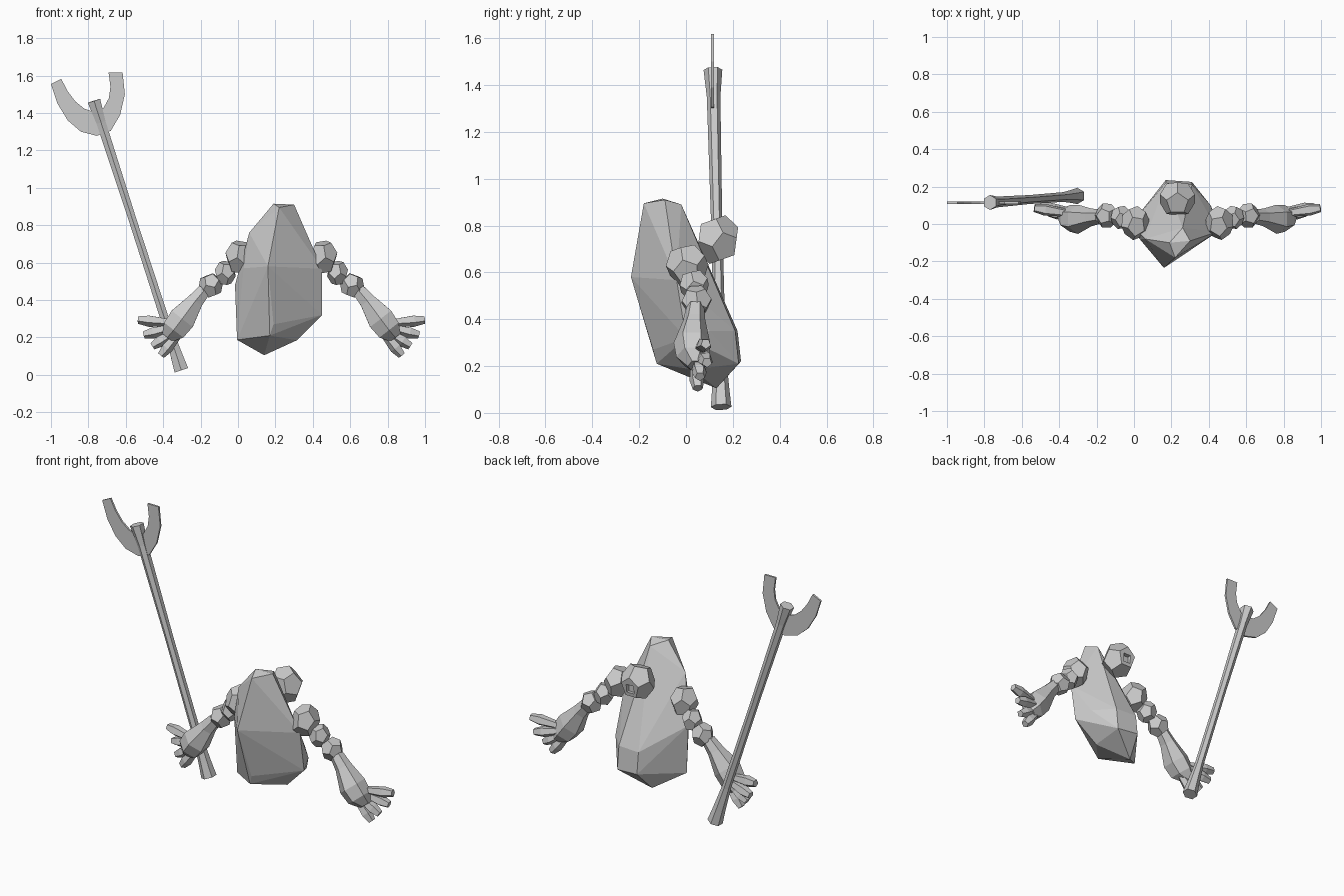
import bpy, bmesh, math, random
from mathutils import Vector, Quaternion

random.seed(4)
cube = bpy.data.objects.get("Cube")
if cube:
    bpy.data.objects.remove(cube, do_unlink=True)

stone = bpy.data.materials.new("stone_grey")
stone.use_nodes = True
GREY = (0.6, 0.6, 0.6, 1)
stone.diffuse_color = GREY
stone.node_tree.nodes["Principled BSDF"].inputs["Base Color"].default_value = GREY

CENTRE = 0.232  # mirror plane of the body


def finish(name, bm):
    bmesh.ops.recalc_face_normals(bm, faces=bm.faces)
    mesh = bpy.data.meshes.new(name)
    bm.to_mesh(mesh)
    bm.free()
    mesh.materials.append(stone)
    obj = bpy.data.objects.new(name, mesh)
    bpy.context.collection.objects.link(obj)
    return obj


def flip(p, side):
    return Vector((CENTRE + side * p[0], p[1], p[2]))


def hull(name, points, angle=0.12):
    """Faceted stone wrapped around a few points."""
    bm = bmesh.new()
    for p in points:
        bm.verts.new(p)
    res = bmesh.ops.convex_hull(bm, input=bm.verts)
    bmesh.ops.delete(bm, geom=list({v for v in res["geom_interior"]
                                    if isinstance(v, bmesh.types.BMVert)}), context='VERTS')
    bmesh.ops.dissolve_limit(bm, angle_limit=angle, verts=bm.verts, edges=bm.edges)
    return finish(name, bm)


def boulder_points(turn):
    """Corners of a twelve-sided unit boulder."""
    g = (1 + math.sqrt(5)) / 2
    pts = [Vector((x, y, z)) for x in (-1, 1) for y in (-1, 1) for z in (-1, 1)]
    for a in (-1 / g, 1 / g):
        for b in (-g, g):
            pts += [Vector((0, a, b)), Vector((a, b, 0)), Vector((b, 0, a))]
    return [turn @ p.normalized() for p in pts]


def boulder(name, centre, size, turn, side=1):
    pts = [Vector(c + s * k for c, s, k in zip(centre, size, p)) for p in boulder_points(turn)]
    return hull(name, [flip(p, side) for p in pts])


def limb(name, stations, sides, side=1, squash=1.0):
    """Loft of rings; each station is (x, y, z, radius)."""
    bm = bmesh.new()
    axis = Vector(stations[-1][:3]) - Vector(stations[0][:3])
    u = axis.cross(Vector((0, 1, 0))).normalized()
    v = axis.cross(u).normalized() * squash
    rings = []
    for x, y, z, r in stations:
        ring = []
        for i in range(sides):
            a = math.tau * (i + 0.5) / sides
            p = Vector((x, y, z)) + (u * math.cos(a) + v * math.sin(a)) * r
            ring.append(bm.verts.new(flip(p, side)))
        rings.append(ring)
    for lo, hi in zip(rings, rings[1:]):
        for i in range(sides):
            j = (i + 1) % sides
            bm.faces.new((lo[i], lo[j], hi[j], hi[i]))
    bm.faces.new(rings[0])
    bm.faces.new(rings[-1])
    return finish(name, bm)


# Body: tall leaning boulder
hull("body", [
    (0.22, -0.18, 0.895), (0.19, -0.10, 0.915), (0.30, -0.09, 0.91), (0.26, -0.02, 0.89),
    (0.06, -0.08, 0.76), (0.03, -0.08, 0.57), (-0.016, 0.0, 0.48), (0.16, -0.235, 0.58),
    (0.45, -0.04, 0.567), (0.45, 0.0, 0.32), (0.19, -0.14, 0.27), (0.17, -0.125, 0.21),
    (-0.005, 0.0, 0.187), (0.315, 0.03, 0.185), (0.14, 0.13, 0.105), (0.17, 0.22, 0.35),
    (0.31, 0.21, 0.35), (0.17, 0.235, 0.22), (0.31, 0.225, 0.21), (0.41, 0.1, 0.35),
], 0.06)

# Head: boulder with one flat side facing back, and a square eye socket
face_axis = Vector((0, (1 + math.sqrt(5)) / 2, 1))
turn = face_axis.rotation_difference(Vector((0, 1, -0.15)))
head = boulder("head", (0, 0.135, 0.74), (0.1, 0.1, 0.11), turn)
bm = bmesh.new()
bmesh.ops.create_cube(bm, size=1)
for v in bm.verts:
    v.co = Vector((CENTRE, 0.215, 0.72)) + v.co * Vector((0.055, 0, 0)).x * Vector((1, 1, 0.9)).z
cutter = finish("eye_cutter", bm)
cutter.hide_render = True
mod = head.modifiers.new("eye_socket", 'BOOLEAN')
mod.operation = 'DIFFERENCE'
mod.object = cutter
bpy.context.view_layer.objects.active = head
bpy.ops.object.modifier_apply(modifier=mod.name)
bpy.data.objects.remove(cutter, do_unlink=True)

# Arms: chain of stones, tapered forearm and four fingers (x measured from the centre)
FINGERS = {"thumb": ((0.60, 0.06, 0.28), (0.765, 0.085, 0.295)),
           "first_finger": ((0.59, 0.07, 0.25), (0.735, 0.09, 0.215)),
           "middle_finger": ((0.57, 0.05, 0.23), (0.69, 0.06, 0.155)),
           "last_finger": ((0.55, 0.04, 0.22), (0.645, 0.05, 0.105))}
spins = [Quaternion((random.random(), random.random(), random.random(), 1)).normalized()
         for _ in range(3)]
for label, side in (("left", 1), ("right", -1)):
    boulder(label + "_shoulder", (0.225, 0.005, 0.63), (0.078, 0.092, 0.095), spins[0], side)
    boulder(label + "_upper_arm", (0.3, 0.035, 0.545), (0.058, 0.065, 0.07), spins[1], side)
    boulder(label + "_elbow", (0.378, 0.045, 0.478), (0.066, 0.068, 0.07), spins[2], side)
    limb(label + "_forearm", [(0.41, 0.04, 0.455, 0.04), (0.46, 0.035, 0.395, 0.05),
                              (0.53, 0.025, 0.30, 0.082), (0.575, 0.03, 0.24, 0.075),
                              (0.61, 0.045, 0.2, 0.04)], 6, side, 0.95)
    for finger, (a, b) in FINGERS.items():
        a, b = Vector(a), Vector(b)
        limb(f"{label}_{finger}", [(*a, 0.022), (*a.lerp(b, 0.65), 0.033), (*b, 0.022)], 5, side)

# Staff: six-sided shaft with flared ends
bottom, top = Vector((-0.303, 0.15, 0.025)), Vector((-0.77, 0.115, 1.465))
staff = []
for t, r in ((0, 0.044), (0.06, 0.036), (0.16, 0.026), (0.55, 0.024), (0.92, 0.029), (1, 0.04)):
    p = bottom.lerp(top, t)
    staff.append((p.x - CENTRE, p.y, p.z, r))
limb("staff", staff, 6)

# Crescent blade: thin plate between an outer and an inner curve
OUTER = [(-1.0, 1.555), (-0.965, 1.45), (-0.91, 1.36), (-0.84, 1.30), (-0.755, 1.278),
         (-0.68, 1.305), (-0.63, 1.39), (-0.605, 1.5), (-0.617, 1.617)]
INNER = [(-0.945, 1.582), (-0.91, 1.515), (-0.868, 1.46), (-0.82, 1.422), (-0.765, 1.405),
         (-0.72, 1.425), (-0.69, 1.48), (-0.682, 1.54), (-0.692, 1.617)]
bm = bmesh.new()
rows = [[bm.verts.new((x, 0.107, z)) for x, z in curve] for curve in (OUTER, INNER)]
faces = [bm.faces.new((rows[0][i], rows[0][i + 1], rows[1][i + 1], rows[1][i]))
         for i in range(len(OUTER) - 1)]
bmesh.ops.recalc_face_normals(bm, faces=bm.faces)
plate = bmesh.ops.extrude_face_region(bm, geom=faces)["geom"]
for v in plate:
    if isinstance(v, bmesh.types.BMVert):
        v.co.y += 0.012
finish("crescent_blade", bm)
